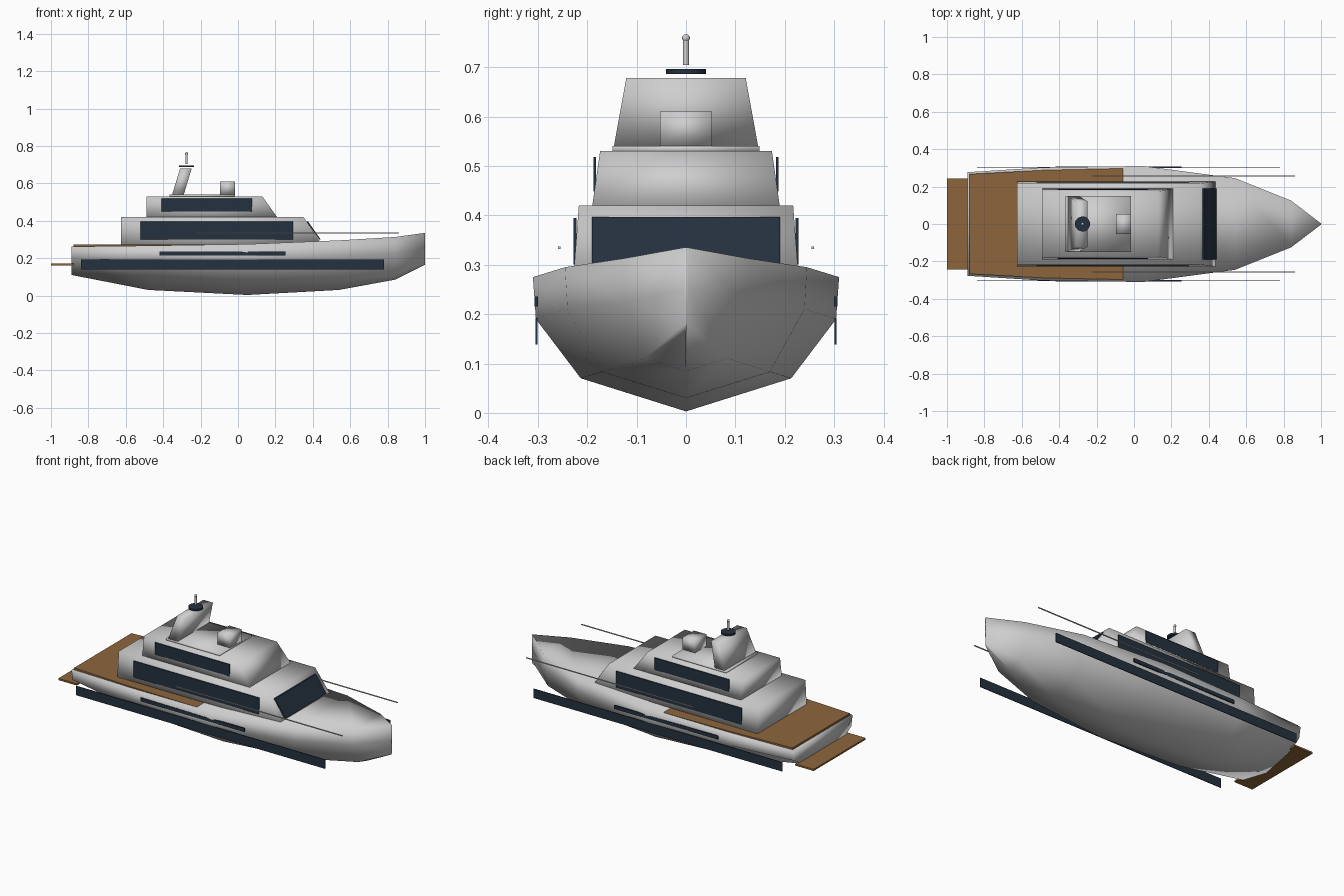
import bpy
import bmesh
from mathutils import Vector

if "Cube" in bpy.data.objects:
    bpy.data.objects.remove(bpy.data.objects["Cube"], do_unlink=True)


def material(name, rgb):
    m = bpy.data.materials.new(name)
    m.use_nodes = True
    m.diffuse_color = (*rgb, 1)
    m.node_tree.nodes["Principled BSDF"].inputs["Base Color"].default_value = (*rgb, 1)
    return m


WHITE = material("off white", (0.62, 0.62, 0.62))
TEAK = material("teak brown", (0.27, 0.13, 0.045))
NAVY = material("dark navy glass", (0.018, 0.03, 0.05))


def finish(name, bm, mat, smooth=False):
    bmesh.ops.recalc_face_normals(bm, faces=bm.faces)
    mesh = bpy.data.meshes.new(name)
    bm.to_mesh(mesh)
    bm.free()
    mesh.materials.append(mat)
    for p in mesh.polygons:
        p.use_smooth = smooth
    obj = bpy.data.objects.new(name, mesh)
    bpy.context.collection.objects.link(obj)
    return obj


def loft(name, rings, mat, smooth=False):
    """Skin a list of equal-length closed rings and cap both ends."""
    bm = bmesh.new()
    loops = [[bm.verts.new(p) for p in ring] for ring in rings]
    n = len(loops[0])
    for a, b in zip(loops, loops[1:]):
        for i in range(n):
            j = (i + 1) % n
            bm.faces.new((a[i], a[j], b[j], b[i]))
    bm.faces.new(loops[0])
    bm.faces.new(loops[-1])
    return finish(name, bm, mat, smooth)


def rect(x0, x1, half, z):
    return [(x0, -half, z), (x1, -half, z), (x1, half, z), (x0, half, z)]


def block(name, bottom, top, mat, smooth=False):
    """Tapered block; bottom and top are (x0, x1, half width, z)."""
    return loft(name, [rect(*bottom), rect(*top)], mat, smooth)


def side_pair(name, x0, x1, y0, y1, z0, z1, mat):
    """Thin upright plate or rod on both sides."""
    for side, s in (("left", 1), ("right", -1)):
        rings = [[(x0, s * y0, z), (x1, s * y0, z), (x1, s * y1, z), (x0, s * y1, z)]
                 for z in (z0, z1)]
        loft(f"{name}_{side}", rings, mat)


def cylinder(name, x, radius, z0, z1, mat, sides):
    bm = bmesh.new()
    bmesh.ops.create_cone(bm, cap_ends=True, segments=sides, radius1=radius,
                          radius2=radius, depth=z1 - z0)
    bmesh.ops.translate(bm, verts=bm.verts, vec=Vector((x, 0, (z0 + z1) / 2)))
    return finish(name, bm, mat)


# Hull: station x, keel z, then chine, topside knuckle and sheer as (y, z)
stations = [
    (-0.89, 0.11, (0.185, 0.15), (0.265, 0.2), (0.277, 0.262)),
    (-0.48, 0.03, (0.205, 0.09), (0.296, 0.195), (0.303, 0.267)),
    (0.05, 0.003, (0.213, 0.07), (0.304, 0.19), (0.31, 0.275)),
    (0.54, 0.03, (0.17, 0.083), (0.24, 0.21), (0.245, 0.295)),
    (0.84, 0.085, (0.085, 0.11), (0.12, 0.225), (0.125, 0.313)),
    (1.0, 0.165, (0.002, 0.18), (0.003, 0.25), (0.003, 0.335)),
]
hull_rings = []
for x, keel, *side in stations:
    hull_rings.append([(x, 0, keel)] + [(x, y, z) for y, z in side]
                      + [(x, -y, z) for y, z in reversed(side)])
loft("hull", hull_rings, WHITE, smooth=True)

# Teak deck and swim platform
deck_outline = [(-0.88, 0.267), (-0.48, 0.288), (-0.06, 0.297)]
deck_outline += [(x, -y) for x, y in reversed(deck_outline)]
loft("teak_deck", [[(x, y, z) for x, y in deck_outline] for z in (0.255, 0.2735)], TEAK)
block("swim_platform", (-1, -0.88, 0.242, 0.16), (-1, -0.88, 0.242, 0.17), TEAK)

# Superstructure
block("main_cabin", (-0.625, 0.455, 0.229, 0.262), (-0.625, 0.35, 0.217, 0.42), WHITE, True)
block("upper_cabin", (-0.49, 0.21, 0.19, 0.418), (-0.49, 0.13, 0.174, 0.53), WHITE, True)
block("roof_slab", (-0.365, -0.015, 0.149, 0.528), (-0.365, -0.015, 0.149, 0.54), WHITE, True)
block("roof_locker", (-0.095, -0.015, 0.053, 0.54), (-0.095, -0.015, 0.053, 0.61), WHITE, True)
block("mast_fin", (-0.352, -0.29, 0.146, 0.54), (-0.31, -0.248, 0.121, 0.678), WHITE, True)

# Windows and hull stripes
block("windshield", (0.434, 0.442, 0.19, 0.3), (0.366, 0.374, 0.19, 0.397), NAVY)
side_pair("main_cabin_window", -0.52, 0.295, 0.222, 0.228, 0.3, 0.395, NAVY)
side_pair("upper_cabin_window", -0.41, 0.075, 0.182, 0.187, 0.448, 0.518, NAVY)
side_pair("hull_stripe", -0.84, 0.78, 0.301, 0.305, 0.138, 0.192, NAVY)
side_pair("hull_window", -0.42, 0.255, 0.3, 0.3068, 0.215, 0.236, NAVY)

# Side rails
side_pair("side_rail", -0.225, 0.86, 0.254, 0.259, 0.332, 0.337, WHITE)

# Radar disc and antenna
cylinder("radar_disc", -0.275, 0.04, 0.686, 0.696, NAVY, 24)
cylinder("antenna", -0.275, 0.006, 0.704, 0.76, WHITE, 12)
bm = bmesh.new()
bmesh.ops.create_uvsphere(bm, u_segments=12, v_segments=8, radius=0.008)
bmesh.ops.translate(bm, verts=bm.verts, vec=Vector((-0.275, 0, 0.759)))
finish("antenna_tip", bm, WHITE, True)
